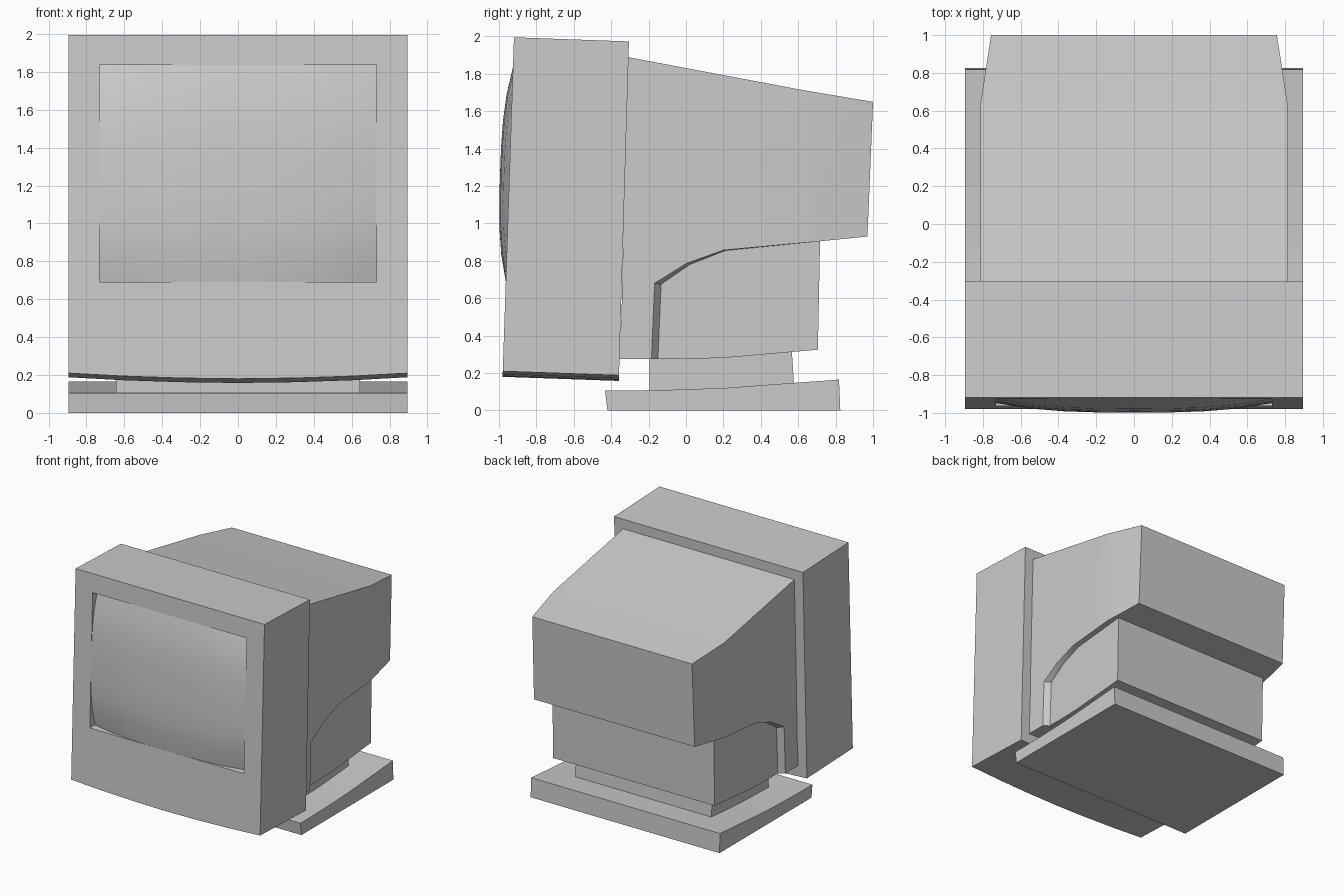
import bpy, bmesh

if "Cube" in bpy.data.objects:
    bpy.data.objects.remove(bpy.data.objects["Cube"])


def make_object(name, bm, smooth=False):
    bmesh.ops.recalc_face_normals(bm, faces=bm.faces)
    mesh = bpy.data.meshes.new(name)
    bm.to_mesh(mesh)
    bm.free()
    obj = bpy.data.objects.new(name, mesh)
    bpy.context.collection.objects.link(obj)
    bpy.ops.object.select_all(action='DESELECT')
    obj.select_set(True)
    bpy.context.view_layer.objects.active = obj
    if smooth:
        bpy.ops.object.shade_smooth_by_angle(angle=0.4)
    return obj


def loft(sections):
    """Join equal-length closed loops of 3D points and cap both ends."""
    bm = bmesh.new()
    rings = [[bm.verts.new(p) for p in s] for s in sections]
    n = len(rings[0])
    for a, b in zip(rings, rings[1:]):
        for i in range(n):
            j = (i + 1) % n
            bm.faces.new((a[i], a[j], b[j], b[i]))
    bm.faces.new(rings[0])
    bm.faces.new(rings[-1])
    return bm


def side_prism(profile, half):
    """Extrude a (y, z) side profile across the width."""
    return loft([[(x, y, z) for y, z in profile] for x in (-half, half)])


def front_y(z):
    return -0.92 - 0.0335 * (1.99 - z)


# Front bezel: slightly leaning slab with a bowed bottom edge
outline = [(0.895, 1.995), (-0.895, 1.995), (-0.895, 0.21), (-0.6, 0.194),
           (-0.3, 0.184), (0, 0.18), (0.3, 0.184), (0.6, 0.194), (0.895, 0.21)]
bezel = make_object("front_bezel", loft([
    [(x, front_y(z), z) for x, z in outline],
    [(x, -0.305 - 0.03 * (1.99 - z), z - 0.022) for x, z in outline]]))

# Screen opening cut into the bezel
SX, Z0, Z1 = 0.73, 0.69, 1.835
cutter = make_object("opening_cutter", side_prism(
    [(-1.2, Z0), (-0.83, Z0), (-0.83, Z1), (-1.2, Z1)], SX))
cutter.hide_render = True
mod = bezel.modifiers.new("opening", 'BOOLEAN')
mod.operation = 'DIFFERENCE'
mod.solver = 'EXACT'
mod.object = cutter
bpy.context.view_layer.objects.active = bezel
bpy.ops.object.modifier_apply(modifier=mod.name)
bpy.data.objects.remove(cutter)

# Bulging screen: corners sink into the opening, centre stands proud
bm = bmesh.new()
bmesh.ops.create_grid(bm, x_segments=8, y_segments=8, size=1)
for v in bm.verts:
    u, w = v.co.x, v.co.y
    fu, fw = abs(u) ** 3, abs(w) ** 3
    z = (Z0 + Z1) / 2 + w * (Z1 - Z0) / 2
    bulge = 0.05 * (1 - fu - fw) - 0.02 * fu * fw
    v.co = (u * SX, front_y(z) - bulge, z)
make_object("screen", bm, smooth=True)

# Rear housing: arch-cut side walls with a slanted reveal, tapering at the back
shell = [(-0.315, 1.89), (0.64, 1.71), (1.0, 1.65), (0.97, 0.93), (0.72, 0.905)]
arch_outer = [(0.2, 0.857), (0.0, 0.785), (-0.168, 0.68), (-0.185, 0.275)]
arch_inner = [(0.21, 0.855), (0.02, 0.78), (-0.133, 0.675), (-0.15, 0.275)]
foot = [(-0.362, 0.275), (-0.345, 0.5)]
outer, inner = shell + arch_outer + foot, shell + arch_inner + foot
bm = loft([[(x, y, z) for y, z in p] for x, p in
           ((-0.812, outer), (-0.765, inner), (0.765, inner), (0.812, outer))])
bmesh.ops.bisect_plane(bm, geom=bm.verts[:] + bm.edges[:] + bm.faces[:],
                       plane_co=(0, 0.641, 0), plane_no=(0, 1, 0))
for v in bm.verts:
    if v.co.y > 0.65:
        v.co.x *= 1 - 0.068 * (v.co.y - 0.641) / 0.359
make_object("rear_housing", bm, smooth=True)

# Lower housing set into the arch
make_object("lower_housing", side_prism(
    [(-0.2, 0.276), (0.0, 0.276), (0.2, 0.281), (0.705, 0.325), (0.717, 0.92),
     (0.2, 0.88), (-0.2, 0.7)], 0.765))

# Swivel neck
make_object("swivel_neck", side_prism(
    [(-0.195, 0.09), (0.578, 0.13), (0.565, 0.33), (-0.195, 0.29)], 0.645))

# Base plate
make_object("base_plate", side_prism(
    [(-0.42, 0), (0.825, 0), (0.818, 0.165), (0.2, 0.12), (-0.12, 0.109),
     (-0.433, 0.106)], 0.895))
